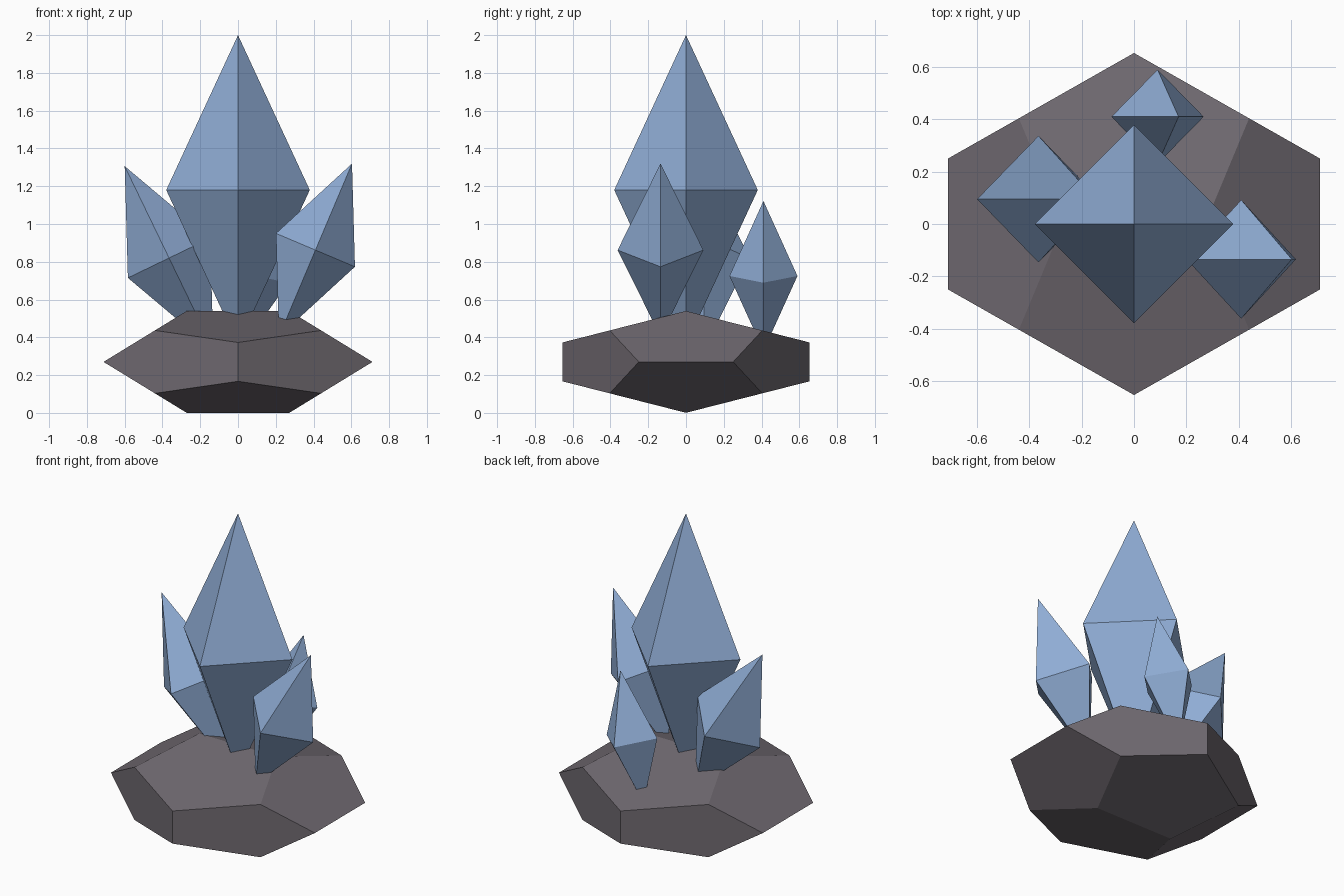
import bpy
import bmesh
from math import sqrt
from mathutils import Vector

cube = bpy.data.objects.get("Cube")
if cube:
    bpy.data.objects.remove(cube, do_unlink=True)


def make_material(name, rgb):
    mat = bpy.data.materials.new(name)
    mat.use_nodes = True
    colour = (*rgb, 1.0)
    mat.diffuse_color = colour
    bsdf = next(n for n in mat.node_tree.nodes if n.type == "BSDF_PRINCIPLED")
    bsdf.inputs["Base Color"].default_value = colour
    return mat


def hull_object(name, points, mat, location, tilt=0.0):
    """Flat-faced convex solid around the points, tilted about the y axis."""
    bm = bmesh.new()
    for p in points:
        bm.verts.new(p)
    bmesh.ops.convex_hull(bm, input=bm.verts[:])
    bmesh.ops.dissolve_limit(bm, angle_limit=0.02, verts=bm.verts[:], edges=bm.edges[:])
    bmesh.ops.recalc_face_normals(bm, faces=bm.faces[:])
    mesh = bpy.data.meshes.new(name)
    bm.to_mesh(mesh)
    bm.free()
    mesh.materials.append(mat)
    obj = bpy.data.objects.new(name, mesh)
    obj.location = location
    obj.rotation_euler = (0, tilt, 0)
    bpy.context.collection.objects.link(obj)
    return obj


def crystal(name, location, radius, half_height, tilt=0.0):
    """Stretched octahedron."""
    size = Vector((radius, radius, half_height))
    points = []
    for axis in range(3):
        for sign in (-1, 1):
            p = Vector((0, 0, 0))
            p[axis] = sign * size[axis]
            points.append(p)
    return hull_object(name, points, ice_blue, location, tilt)


stone_grey = make_material("stone grey", (0.162, 0.144, 0.165))
ice_blue = make_material("ice blue", (0.275, 0.413, 0.658))

# Rock base: a dodecahedron flattened in height
phi = (1 + sqrt(5)) / 2
signs = (-1, 1)
corners = [(x, y, z) for x in signs for y in signs for z in signs]
for a in signs:
    for b in signs:
        s, t = a / phi, b * phi
        corners += [(s, 0, t), (t, s, 0), (0, t, s)]
scale = Vector((0.44, 0.404, 0.1665))
hull_object("rock_base", [Vector(c) * scale for c in corners], stone_grey, (0, 0, 0.27))

# Upright centre crystal and three leaning ones
crystal("main_crystal", (0, 0, 1.18), 0.38, 0.82)
crystal("left_crystal", (0.41, -0.135, 0.862), 0.227, 0.497, 0.4)
crystal("right_crystal", (-0.365, 0.095, 0.82), 0.242, 0.54, -0.45)
crystal("back_crystal", (0.09, 0.41, 0.725), 0.18, 0.405, 0.2)
